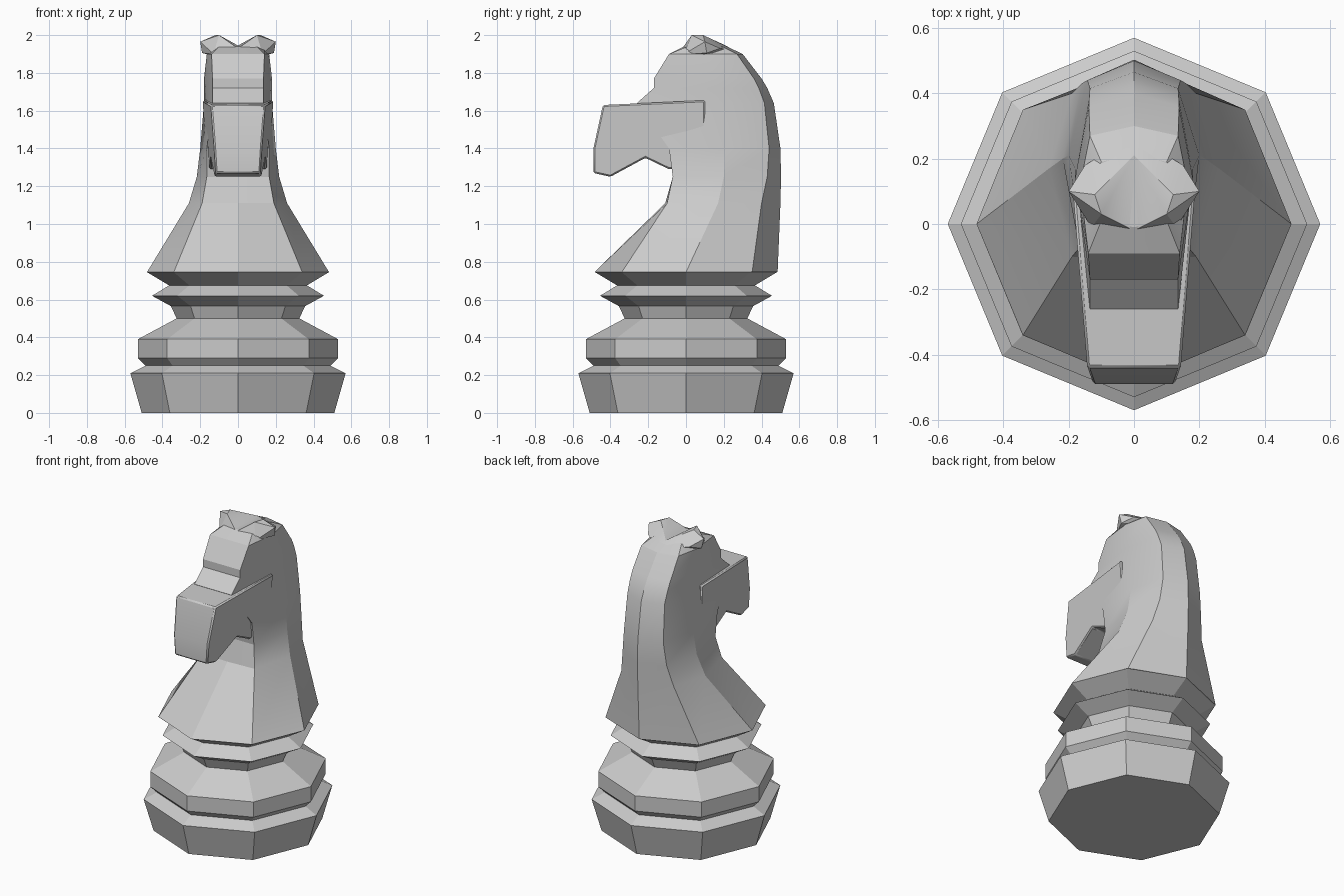
import bpy, bmesh, math

if "Cube" in bpy.data.objects:
    bpy.data.objects.remove(bpy.data.objects["Cube"])


def finish(name, bm, angle=20):
    bmesh.ops.recalc_face_normals(bm, faces=bm.faces)
    me = bpy.data.meshes.new(name)
    bm.to_mesh(me)
    bm.free()
    ob = bpy.data.objects.new(name, me)
    bpy.context.collection.objects.link(ob)
    bpy.ops.object.select_all(action='DESELECT')
    ob.select_set(True)
    bpy.context.view_layer.objects.active = ob
    bpy.ops.object.shade_smooth_by_angle(angle=math.radians(angle))
    return ob


def loft(name, rings, angle=20):
    bm = bmesh.new()
    vs = [[bm.verts.new(p) for p in r] for r in rings]
    for a, b in zip(vs, vs[1:]):
        n = len(a)
        for i in range(n):
            j = (i + 1) % n
            bm.faces.new((a[i], a[j], b[j], b[i]))
    bm.faces.new(vs[0])
    bm.faces.new(vs[-1])
    return finish(name, bm, angle)


# Octagonal turned base
profile = [(.51, 0), (.57, .21), (.49, .25), (.53, .29), (.53, .39), (.325, .5),
           (.355, .565), (.455, .62), (.365, .675), (.482, .745)]
loft("turned_base", [[(r * math.cos(i * math.pi / 4), r * math.sin(i * math.pi / 4), z)
                      for i in range(8)] for r, z in profile], 5)

# Neck and cranium: eight-sided horizontal sections
# z, front centre y, front corner (x, y), widest (x, y), back corner (x, y), back centre y
sections = [
    (.745, -.485, .34, -.34, .482, 0, .34, .35, .485),
    (1.11, -.11, .19, -.10, .26, .17, .19, .40, .50),
    (1.25, -.07, .165, -.07, .218, .20, .16, .43, .503),
    (1.40, -.09, .165, -.09, .20, .21, .143, .44, .50),
    (1.64, -.26, .135, -.26, .18, .17, .135, .415, .465),
    (1.72, -.17, .135, -.17, .18, .15, .137, .385, .43),
    (1.77, -.17, .135, -.17, .18, .14, .138, .36, .40),
    (1.90, -.09, .14, -.09, .165, .12, .135, .27, .30),
    (1.94, -.01, .10, .01, .14, .11, .10, .19, .215)]
loft("neck_and_head", [[(0, fy, z), (fx, cy, z), (wx, wy, z), (bx, by, z), (0, yb, z),
                        (-bx, by, z), (-wx, wy, z), (-fx, cy, z)]
                       for z, fy, fx, cy, wx, wy, bx, by, yb in sections])

# Muzzle: side outline whose width tapers to the nose and chin
outline = [(-.44, 1.63), (-.49, 1.40), (-.49, 1.27), (-.40, 1.25), (-.215, 1.35),
           (-.09, 1.29), (.10, 1.29), (.10, 1.655)]


def half_width(y, z):
    return .143 + (y + .45) * .078 - (1.63 - z) * .06


muzzle = loft("muzzle", [[(s * half_width(y, z), y, z) for y, z in outline] for s in (1, -1)])
bev = muzzle.modifiers.new("soft_edges", 'BEVEL')
bev.width = .008
bev.segments = 1

# Mirrored ears forming a notched crest
ear = [(0, -.02, 1.93), (.10, .03, 2), (.12, .09, 2), (.20, .10, 1.965), (.19, .11, 1.905),
       (.15, .18, 1.93), (0, .21, 1.945), (0, .27, 1.91), (0, .02, 1.86), (.13, -.01, 1.90)]
bm = bmesh.new()
res = bmesh.ops.convex_hull(bm, input=[bm.verts.new(p) for p in ear])
loose = [v for v in bm.verts if not v.link_faces]
bmesh.ops.delete(bm, geom=loose, context='VERTS')
bmesh.ops.delete(bm, geom=[f for f in bm.faces if all(abs(v.co.x) < 1e-5 for v in f.verts)],
                 context='FACES_ONLY')
ears = finish("ears", bm)
ears.modifiers.new("other_side", 'MIRROR')
